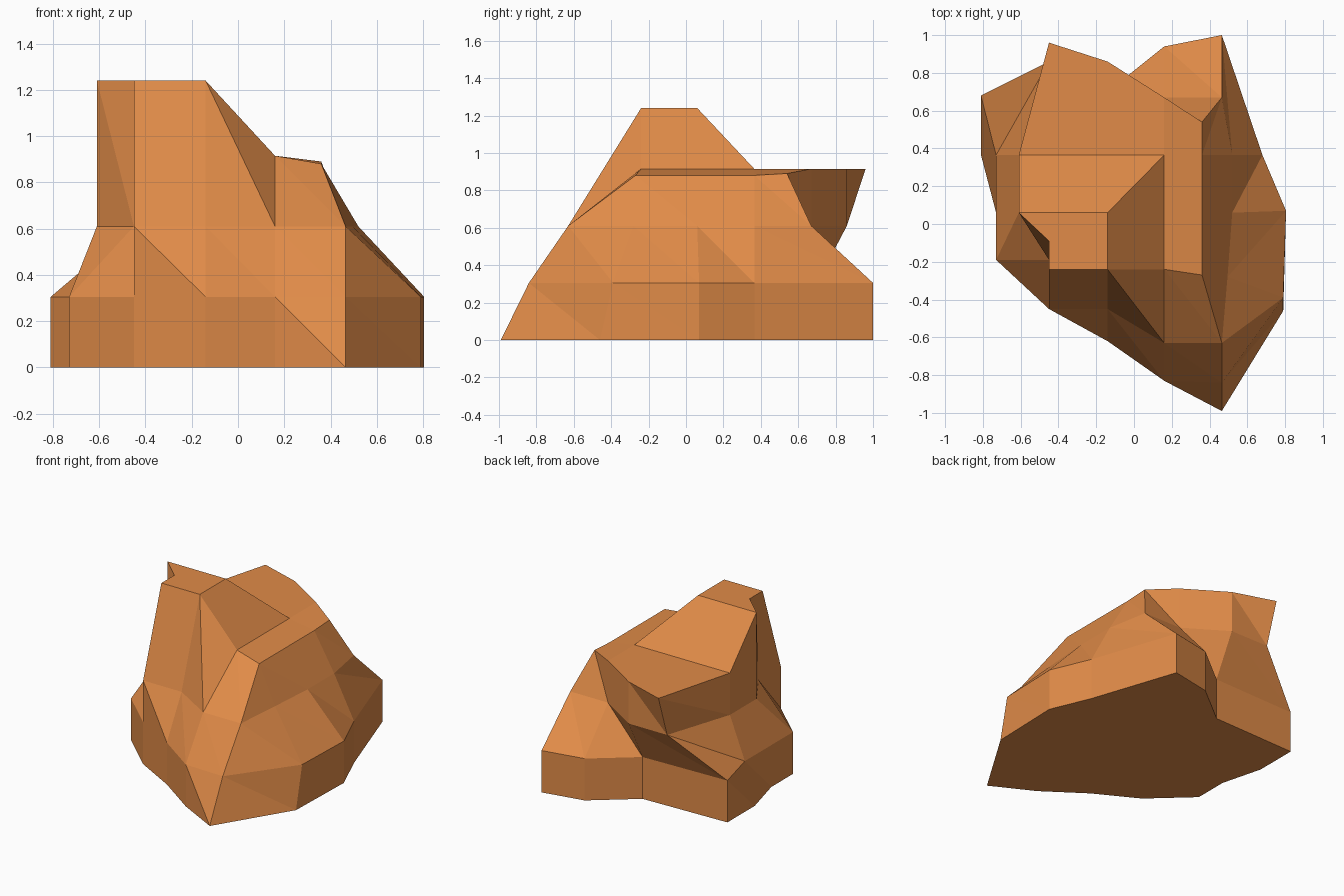
import bpy, bmesh

if "Cube" in bpy.data.objects:
    bpy.data.objects.remove(bpy.data.objects["Cube"])

# Stepped contour outlines, counter-clockwise from the front right corner
foot = [(.465, -.99), (.79, -.46), (.805, .07), (.68, .365), (.465, 1), (.16, .94), (-.14, .70),
        (-.81, .68), (-.81, .365), (-.73, .06), (-.73, -.19), (-.45, -.45), (-.14, -.62), (.16, -.83)]
# The lower ledge follows the foot except at three leaning corners
ledge = list(foot)
ledge[0], ledge[1], ledge[8] = (.465, -.84), (.79, -.39), (-.73, .365)
waist = [(.465, -.63), (.495, -.28), (.52, .06), (.52, .365), (.465, .67), (.16, .67), (-.14, .86),
         (-.45, .86), (-.61, .365), (-.61, .06), (-.45, -.19), (-.45, -.45), (-.14, -.45), (.16, -.63)]
# Upper rim climbs from the shoulder to the summit
rim = [(.36, -.27, .88), (.36, -.27, .88), (.36, .06, .88), (.36, .365, .88), (.36, .54, .89),
       (.16, .67, .915), (-.14, .86, .915), (-.45, .96, .915), (-.61, .365, .915), (-.61, .06, 1.24),
       (-.45, -.09, 1.24), (-.45, -.24, 1.24), (-.14, -.24, 1.24), (.16, -.24, .915)]

bm = bmesh.new()
rings = [[bm.verts.new((x, y, z)) for x, y in ring]
         for ring, z in ((foot, 0), (ledge, .305), (waist, .61))]
rings.append([bm.verts.new(p) for p in rim])
n = len(foot)

# Sloping sides between neighbouring outlines
for low, high in zip(rings, rings[1:]):
    for i in range(n):
        j = (i + 1) % n
        bm.faces.new((low[i], low[j], high[i]))
        bm.faces.new((low[j], high[j], high[i]))

# Underside
bm.faces.new(rings[0][::-1])

# Summit, its two slopes, the back plateau and the right shoulder
t = rings[3]
peak, step, bend = [bm.verts.new(p) for p in ((-.14, .06, 1.24), (.16, .06, .915), (.16, .365, .915))]
for face in ((t[9], t[10], t[11], t[12], peak),
             (t[12], t[13], step, peak), (peak, step, bend),
             (t[8], t[9], peak, bend),
             (t[5], t[6], t[7], t[8], bend),
             (t[13], t[1], t[2], step), (step, t[2], t[3], bend), (bend, t[3], t[4], t[5])):
    bm.faces.new(face)

bmesh.ops.remove_doubles(bm, verts=bm.verts, dist=.0005)
bmesh.ops.recalc_face_normals(bm, faces=bm.faces)
mesh = bpy.data.meshes.new("rock")
bm.to_mesh(mesh)
bm.free()

# Single clay orange colour
clay = bpy.data.materials.new("clay orange")
clay.diffuse_color = (.75, .26, .065, 1)
clay.use_nodes = True
clay.node_tree.nodes["Principled BSDF"].inputs["Base Color"].default_value = clay.diffuse_color
mesh.materials.append(clay)
rock = bpy.data.objects.new("rock", mesh)
bpy.context.collection.objects.link(rock)
